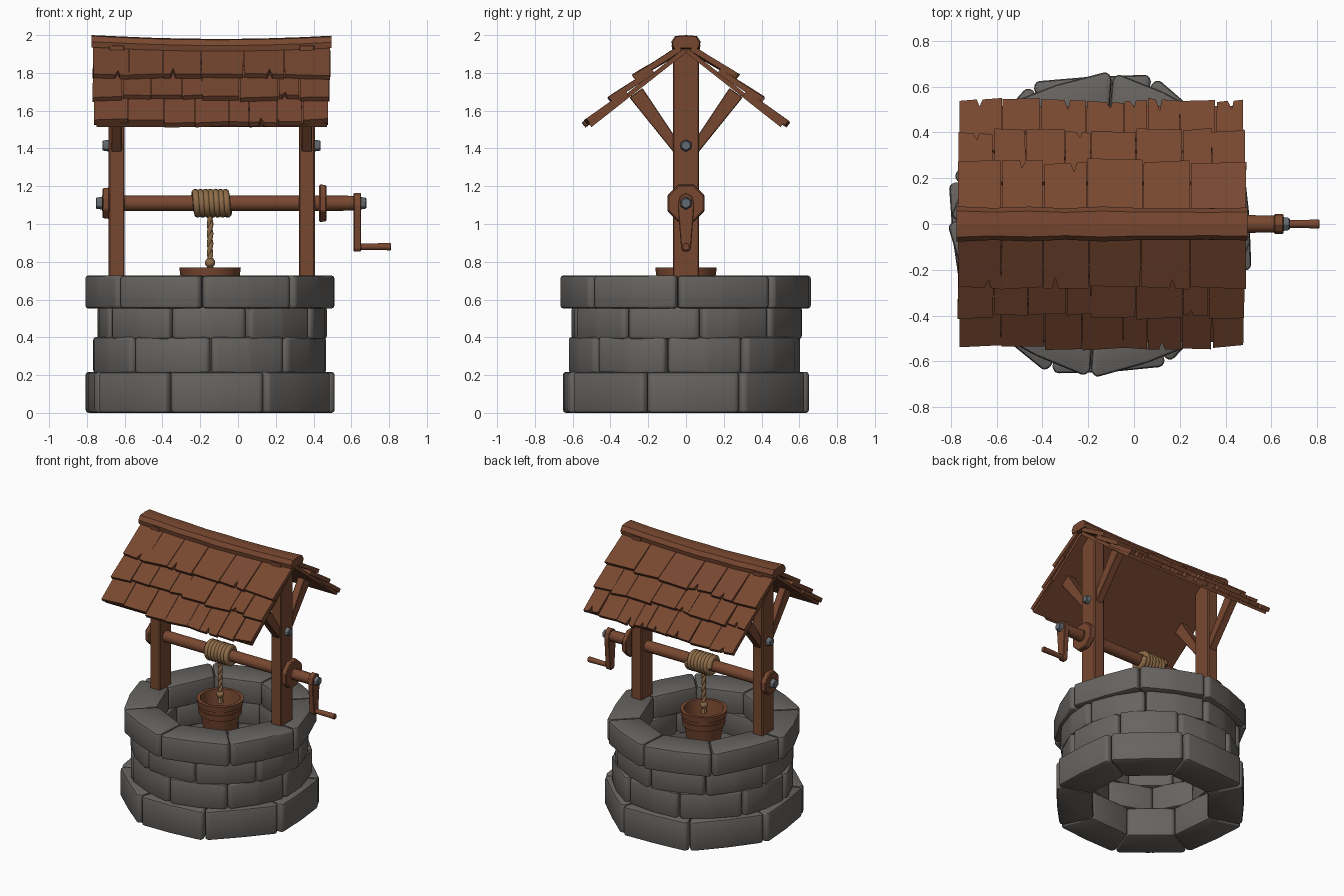
import bpy, bmesh, math, random
from math import sin, cos, pi, radians
from mathutils import Vector, Matrix

if "Cube" in bpy.data.objects:
    bpy.data.objects.remove(bpy.data.objects["Cube"])

random.seed(4)
CX = -0.145                      # centre of the well ring
J = lambda a: random.uniform(-a, a)


def material(name, rgb):
    m = bpy.data.materials.new(name)
    m.diffuse_color = (*rgb, 1)
    m.use_nodes = True
    m.node_tree.nodes["Principled BSDF"].inputs["Base Color"].default_value = m.diffuse_color
    return m


WOOD = material("brown wood", (0.187, 0.064, 0.03))
STONE = material("grey stone", (0.135, 0.127, 0.119))
ROPE = material("tan rope", (0.27, 0.15, 0.065))
METAL = material("bolt metal", (0.13, 0.15, 0.17))


def finish(name, bm, mat, bevel=0, segments=1, smooth=None):
    bmesh.ops.recalc_face_normals(bm, faces=bm.faces)
    if bevel:
        bmesh.ops.bevel(bm, geom=bm.edges[:], offset=bevel, segments=segments,
                        profile=0.5, affect='EDGES')
    me = bpy.data.meshes.new(name)
    bm.to_mesh(me)
    bm.free()
    if smooth:
        me.polygons.foreach_set("use_smooth", [True] * len(me.polygons))
        me.set_sharp_from_angle(angle=radians(smooth))
    me.materials.append(mat)
    ob = bpy.data.objects.new(name, me)
    bpy.context.collection.objects.link(ob)
    return ob


def prism(name, pts, offset, mat, **kw):
    """Extrude a polygon along an offset vector."""
    bm = bmesh.new()
    f = bm.faces.new([bm.verts.new(p) for p in pts])
    new = bmesh.ops.extrude_face_region(bm, geom=[f])["geom"]
    bmesh.ops.translate(bm, vec=offset, verts=[v for v in new if isinstance(v, bmesh.types.BMVert)])
    return finish(name, bm, mat, **kw)


def loft(name, rings, mat, **kw):
    """Skin a list of equal rings and cap both ends."""
    bm = bmesh.new()
    rs = [[bm.verts.new(p) for p in r] for r in rings]
    n = len(rs[0])
    for a, b in zip(rs, rs[1:]):
        for i in range(n):
            bm.faces.new((a[i], a[(i + 1) % n], b[(i + 1) % n], b[i]))
    bm.faces.new(rs[0])
    bm.faces.new(rs[-1])
    return finish(name, bm, mat, **kw)


def rod_x(name, x0, x1, z, r0, r1, sides, mat, **kw):
    """Cylinder or cone along x."""
    ring = lambda x, r: [(x, r * cos(2 * pi * (i + .5) / sides), z + r * sin(2 * pi * (i + .5) / sides))
                         for i in range(sides)]
    return loft(name, [ring(x0, r0), ring(x1, r1)], mat, **kw)


def tube(name, pts, r, mat):
    """Round rope along a path, turned into a mesh."""
    cu = bpy.data.curves.new(name, 'CURVE')
    cu.dimensions = '3D'
    cu.bevel_depth, cu.bevel_resolution, cu.use_fill_caps = r, 2, True
    sp = cu.splines.new('POLY')
    sp.points.add(len(pts) - 1)
    for p, q in zip(sp.points, pts):
        p.co = (*q, 1)
    tmp = bpy.data.objects.new(name + "_path", cu)
    bpy.context.collection.objects.link(tmp)
    me = bpy.data.meshes.new_from_object(tmp.evaluated_get(bpy.context.evaluated_depsgraph_get()))
    bpy.data.objects.remove(tmp)
    me.materials.clear()
    me.materials.append(mat)
    me.polygons.foreach_set("use_smooth", [True] * len(me.polygons))
    bpy.context.collection.objects.link(bpy.data.objects.new(name, me))


# Stone ring: four courses of wedge blocks (z0, z1, outer radius, count, joint angle)
for c, (z0, z1, R, n, off) in enumerate([(0, .217, .69, 8, -18), (.21, .402, .635, 9, 0),
                                         (.39, .562, .63, 9, -22), (.553, .727, .672, 8, -3)]):
    joints = [radians(off + 360 / n * k + J(2)) for k in range(n)]
    joints.append(joints[0] + 2 * pi)
    for k in range(n):
        a, b = joints[k] + .002, joints[k + 1] - .002
        ro, ri = R + J(.006), .43 + J(.006)
        at = lambda t, r, z: (CX + r * sin(t), -r * cos(t), z)
        mid = (a + b) / 2
        h = cos((b - a) / 2)
        bulge = h + (.008, .022, .022, .018)[c]
        cut = .035                               # worn outer corners
        pts = [at(a, ro - cut, z0), at(a + cut, ro - .012 + J(.005), z0), at(mid, ro * bulge, z0),
               at(b - cut, ro - .012 + J(.005), z0), at(b, ro - cut, z0), at(b, ri, z0), at(a, ri, z0)]
        prism(f"stone_{c + 1}_{k + 1}", pts, (0, 0, z1 - z0), STONE, bevel=.016, segments=2, smooth=40)

# Posts, braces and post bolts
for side, x0, x1 in (("left", -.685, -.6), ("right", .322, .408)):
    prism(side + "_post", [(x0, -.07, .68), (x1, -.07, .68), (x1, .07, .68), (x0, .07, .68)],
          (0, 0, 1.27), WOOD, bevel=.007)
    for tag, s in (("front", -1), ("back", 1)):
        prism(f"{side}_{tag}_brace", [(x0 + .015, s * y, z) for y, z in
              ((.05, 1.36), (.05, 1.45), (.23, 1.72), (.30, 1.67))], (x1 - x0 - .03, 0, 0), WOOD, bevel=.004)
rod_x("left_post_bolt", -.718, -.68, 1.415, .028, .034, 6, METAL, bevel=.004)
rod_x("right_post_bolt", .4, .438, 1.415, .034, .028, 6, METAL, bevel=.004)

# Roof: boards below, three overlapping shingle rows per slope
A = radians(38.2)
ROWS = [(.01, .285, .05, .078, (-.77, -.57, -.39, -.2, .03, .24, .49)),
        (.2, .463, .042, .066, (-.77, -.61, -.47, -.3, -.18, 0, .22, .33, .485)),
        (.38, .652, .036, .046, (-.765, -.58, -.4, -.22, -.05, .06, .21, .35, .48))]
sag = lambda x: -.02 * max(0, 1 - ((x + .1) / .65) ** 2)
for tag, s in (("front", -1), ("back", 1)):
    def P(x, t, n):
        return Vector((x, s * (t * cos(A) + n * sin(A)), 1.912 - t * sin(A) + n * cos(A)))
    prism(tag + "_roof_board", [P(-.75, 0, -.004), P(-.75, .64, -.004), P(-.75, .64, .02), P(-.75, 0, .02)],
          (1.22, 0, 0), WOOD)
    for r, (t0, t1, n0, n1, xs) in enumerate(ROWS):
        xs = [x if i in (0, len(xs) - 1) else x + J(.01) for i, x in enumerate(xs)]
        for k, (xa, xb) in enumerate(zip(xs, xs[1:])):
            e, lift, skew = J(.012), J(.004), J(.008)
            low = [(xa + .002 + J(.003), t1 + e + skew)]
            if random.random() < .45:          # split in the lower edge
                m, d = xa + (xb - xa) * random.uniform(.25, .75), random.uniform(.03, .06)
                low += [(m - .014, t1 + e), (m + J(.006), t1 - d), (m + .012, t1 + e)]
            low.append((xb - .002 + J(.003), t1 + e - skew))
            outline = [(xb - .002, t0)] + [(xa + .002, t0)] + low
            nn = lambda t: n0 + (n1 + lift - n0) * (t - t0) / (t1 - t0)
            pts = [P(x, t, nn(t)) + Vector((0, 0, sag(x) * (.8 if r == 0 and t == t0 else 0)))
                   for x, t in outline]
            prism(f"{tag}_shingle_{r + 1}_{k + 1}", pts, P(0, 0, -.03) - P(0, 0, 0), WOOD)

# Sagging ridge beam
rings = []
for i in range(9):
    x = -.775 + 1.27 * i / 8
    w = .068 + J(.005)
    rings.append([(x, y * w, z + sag(x)) for y, z in
                  ((-1, 1.935), (-1.08, 1.965), (-.8, 1.995), (0, 2.0), (.8, 1.995), (1.08, 1.965), (1, 1.935))])
loft("ridge_beam", rings, WOOD)

# Windlass: axle, end discs, crank and its bolts
Z = 1.11
rod_x("axle", -.72, .48, Z, .042, .042, 12, WOOD, smooth=40)
rod_x("axle_end", .46, .63, Z, .041, .039, 10, WOOD, smooth=40)
rod_x("left_disc", -.718, -.68, Z, .085, .09, 8, WOOD, bevel=.006)
rod_x("left_axle_bolt", -.752, -.71, Z, .032, .036, 6, METAL, bevel=.004)
rod_x("right_disc", .43, .468, Z, .108, .104, 8, WOOD, bevel=.006)
prism("crank_arm", [(.612, y, z) for y, z in ((-.026, .87), (-.016, .855), (.016, .855), (.026, .87), (.044, 1.1),
      (.034, 1.145), (0, 1.165), (-.034, 1.145), (-.044, 1.1))], (.04, 0, 0), WOOD, bevel=.004)
rod_x("crank_bolt", .645, .68, Z, .036, .03, 6, METAL, bevel=.004)
rod_x("crank_handle", .62, .81, .88, .017, .021, 8, WOOD, bevel=.003)

# Rope: coil on the axle, hanging two-strand length and knot
T = 7
tube("rope_coil", [(-.232 + .185 * i / (T * 20), .057 * cos(2 * pi * i / 20), Z + .057 * sin(2 * pi * i / 20))
                   for i in range(T * 20 + 1)], .02, ROPE)
for k in range(2):
    tube(f"hanging_rope_{k + 1}", [(-.148 + .005 * cos(i * .4 + k * pi), .005 * sin(i * .4 + k * pi),
                                    .74 + .33 * i / 50) for i in range(51)], .0125, ROPE)
bm = bmesh.new()
bmesh.ops.create_icosphere(bm, subdivisions=2, radius=.028, matrix=Matrix.Translation((-.148, 0, .795)))
finish("rope_knot", bm, ROPE, smooth=60)
loft("rope_tail", [[(-.148 + r * cos(i * pi / 4), r * sin(i * pi / 4), z) for i in range(8)]
                   for r, z in ((.014, .785), (.026, .735))], ROPE, smooth=40)

# Bucket: hollow turned tub with two bands
prof = [(.118, .55), (.136, .655), (.147, .655), (.153, .7), (.146, .7), (.148, .722), (.157, .725), (.163, .77),
        (.138, .77), (.11, .575)]
loft("bucket", [[(-.148 + r * cos(2 * pi * i / 16), r * sin(2 * pi * i / 16), z) for i in range(16)]
                for r, z in prof], WOOD, smooth=35)
